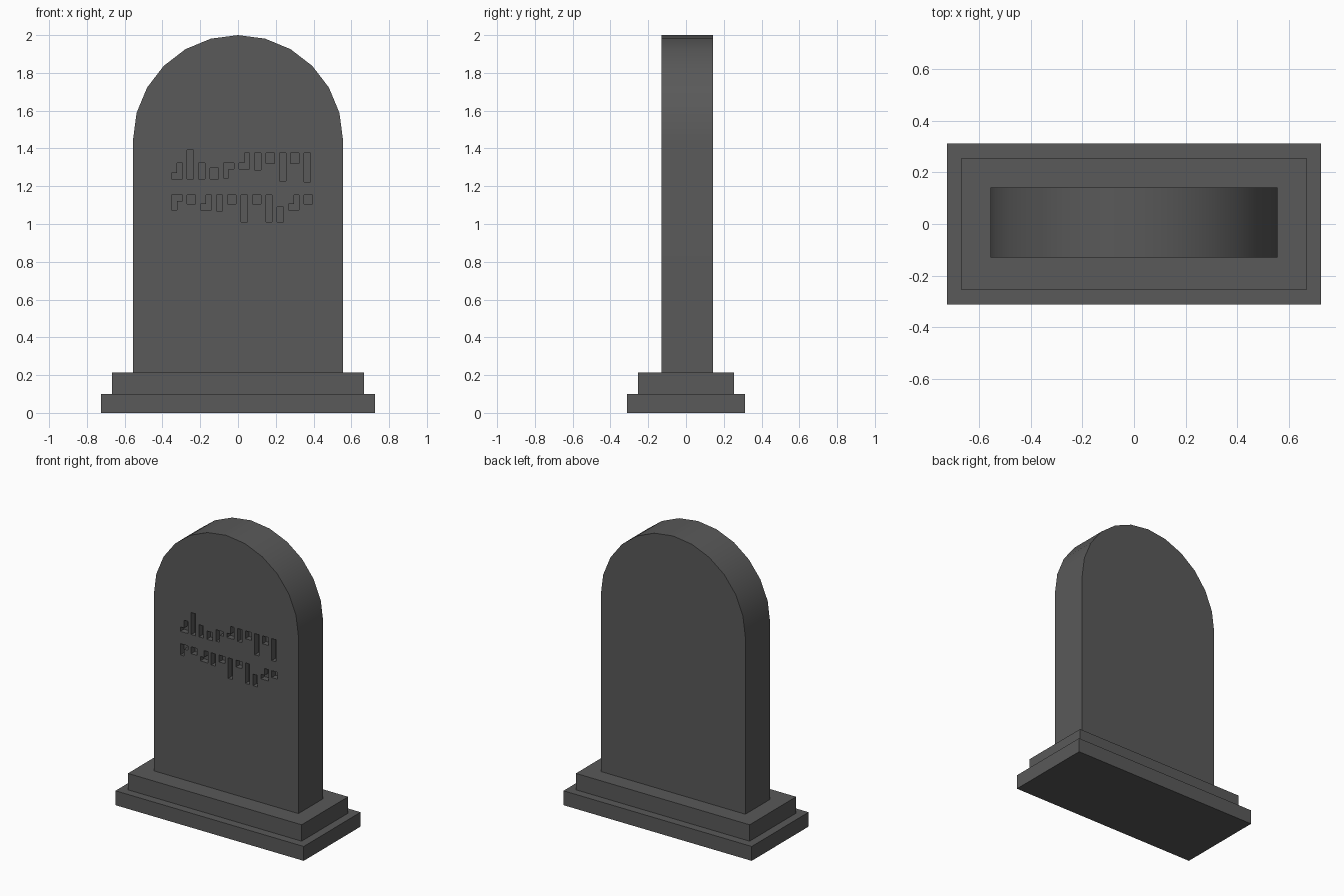
import bpy
import bmesh
from math import cos, sin, pi, radians

cube = bpy.data.objects.get("Cube")
if cube:
    bpy.data.objects.remove(cube, do_unlink=True)

stone_grey = bpy.data.materials.new("stone_grey")
stone_grey.use_nodes = True
GREY = (0.1, 0.1, 0.1, 1)
stone_grey.diffuse_color = GREY
stone_grey.node_tree.nodes["Principled BSDF"].inputs["Base Color"].default_value = GREY


def extrude_outlines(name, outlines, front, back):
    """Extrude closed x-z outlines from y = front to y = back."""
    bm = bmesh.new()
    for outline in outlines:
        face = bm.faces.new([bm.verts.new((x, front, z)) for x, z in outline])
        result = bmesh.ops.extrude_face_region(bm, geom=[face], use_keep_orig=True)
        moved = [v for v in result["geom"] if isinstance(v, bmesh.types.BMVert)]
        bmesh.ops.translate(bm, verts=moved, vec=(0, back - front, 0))
    bmesh.ops.recalc_face_normals(bm, faces=bm.faces)
    mesh = bpy.data.meshes.new(name)
    bm.to_mesh(mesh)
    bm.free()
    mesh.materials.append(stone_grey)
    obj = bpy.data.objects.new(name, mesh)
    bpy.context.collection.objects.link(obj)
    return obj


def rectangle(left, right, bottom, top):
    return [(left, bottom), (right, bottom), (right, top), (left, top)]


# Stepped plinth
extrude_outlines("lower_plinth", [rectangle(-0.724, 0.724, 0, 0.1)], -0.312, 0.312)
extrude_outlines("upper_plinth", [rectangle(-0.668, 0.668, 0.1, 0.214)], -0.255, 0.255)

# Round-topped slab
RADIUS, SPRING, SEGMENTS = 0.556, 1.444, 12
FRONT, BACK = -0.13, 0.142
arch = [(RADIUS * cos(pi * i / SEGMENTS), SPRING + RADIUS * sin(pi * i / SEGMENTS))
        for i in range(SEGMENTS + 1)]
slab = extrude_outlines("slab", [[(-RADIUS, 0.214), (RADIUS, 0.214)] + arch], FRONT, BACK)

# Carved abstract marks: each has a kind, a top height and a length
WIDTH = {"bar": 0.034, "box": 0.045, "hook": 0.057, "crook": 0.057}
GAP, ARM = 0.026, 0.031
UP, MID, LOW = 1.376, 1.323, 1.153
upper_row = [("hook", MID, 0.085), ("bar", 1.391, 0.153), ("bar", MID, 0.085),
             ("box", 1.296, 0.058), ("crook", MID, 0.08), ("hook", UP, 0.085),
             ("bar", UP, 0.09), ("box", UP, 0.055), ("bar", UP, 0.148),
             ("box", UP, 0.055), ("bar", UP, 0.153)]
lower_row = [("crook", LOW, 0.079), ("box", LOW, 0.048), ("hook", LOW, 0.079),
             ("bar", LOW, 0.085), ("box", LOW, 0.048), ("bar", LOW, 0.143),
             ("box", LOW, 0.048), ("bar", LOW, 0.143), ("bar", 1.09, 0.08),
             ("hook", LOW, 0.079), ("box", LOW, 0.048)]


def mark(kind, left, top, length):
    right, bottom = left + WIDTH[kind], top - length
    middle = (left + right) / 2
    if kind == "hook":
        return [(left, bottom), (right, bottom), (right, top), (middle, top),
                (middle, bottom + ARM), (left, bottom + ARM)]
    if kind == "crook":
        return [(left, bottom), (middle, bottom), (middle, top - ARM),
                (right, top - ARM), (right, top), (left, top)]
    return rectangle(left, right, bottom, top)


marks = []
for row in (upper_row, lower_row):
    x = -0.352
    for kind, top, length in row:
        marks.append(mark(kind, x, top, length))
        x += WIDTH[kind] + GAP

cutter = extrude_outlines("mark_cutter", marks, FRONT - 0.05, FRONT + 0.04)
cutter.hide_render = True
carve = slab.modifiers.new("carve", "BOOLEAN")
carve.operation = "DIFFERENCE"
carve.solver = "EXACT"
carve.object = cutter

# Bake the carving, drop the cutter and smooth the arch
bpy.ops.object.select_all(action="DESELECT")
bpy.context.view_layer.objects.active = slab
slab.select_set(True)
bpy.ops.object.modifier_apply(modifier=carve.name)
bpy.data.objects.remove(cutter, do_unlink=True)
bpy.ops.object.shade_smooth_by_angle(angle=radians(30))
